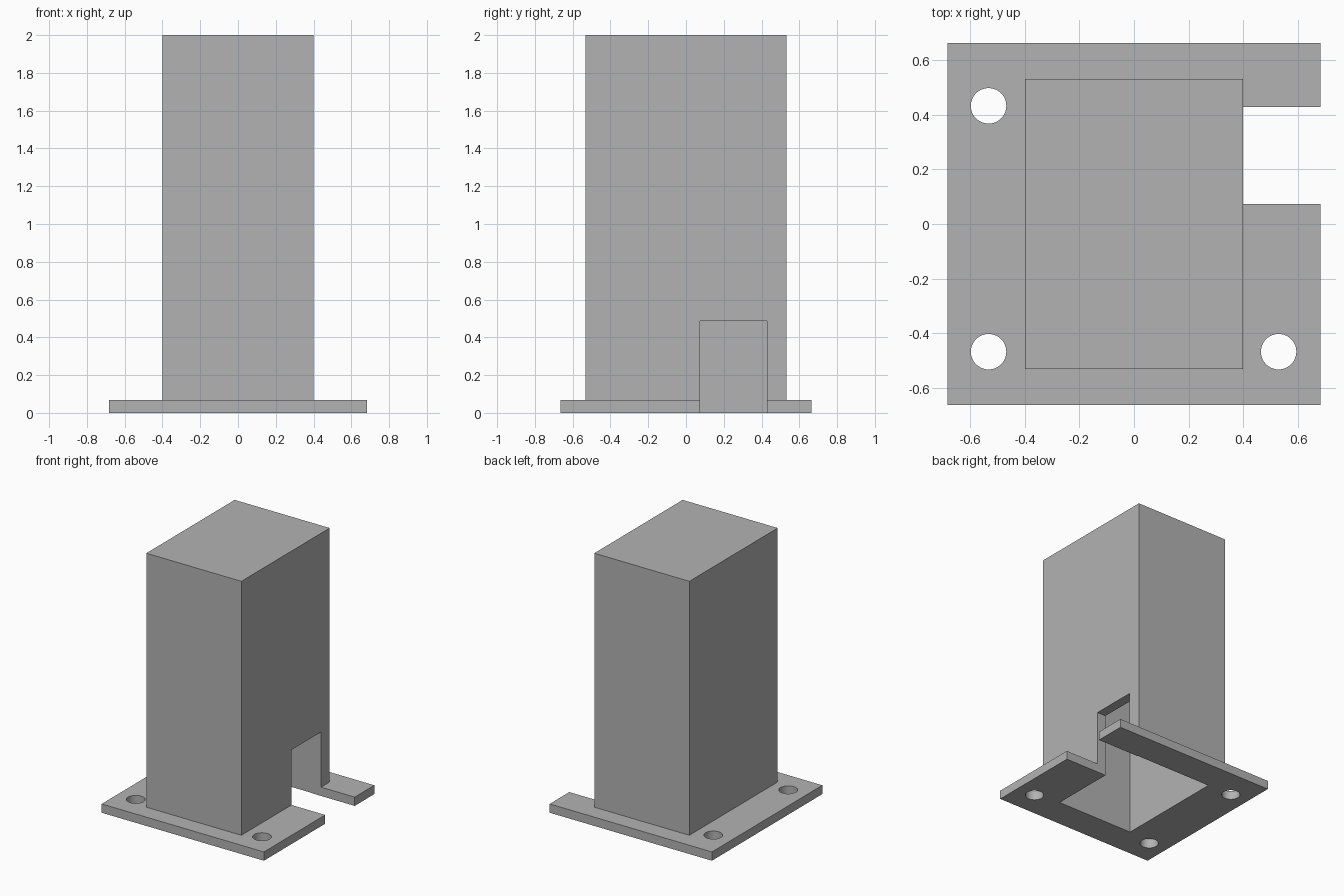
import bpy

cube = bpy.data.objects.get("Cube")
if cube:
    bpy.data.objects.remove(cube, do_unlink=True)

grey = bpy.data.materials.new("plain grey")
grey.use_nodes = True
grey.diffuse_color = (0.45, 0.45, 0.45, 1)
grey.node_tree.nodes["Principled BSDF"].inputs["Base Color"].default_value = (0.45, 0.45, 0.45, 1)


def box(name, x, y, z):
    """Box spanning the given (low, high) ranges."""
    spans = (x, y, z)
    bpy.ops.mesh.primitive_cube_add(size=1, location=[(a + b) / 2 for a, b in spans])
    ob = bpy.context.object
    ob.name = name
    ob.scale = [b - a for a, b in spans]
    bpy.ops.object.transform_apply(location=True, rotation=False, scale=True)
    ob.data.materials.append(grey)
    return ob


def combine(target, tool, operation):
    """Apply a boolean and discard the tool."""
    mod = target.modifiers.new(operation.lower(), "BOOLEAN")
    mod.operation = operation
    mod.solver = "EXACT"
    mod.object = tool
    bpy.ops.object.select_all(action="DESELECT")
    bpy.context.view_layer.objects.active = target
    target.select_set(True)
    bpy.ops.object.modifier_apply(modifier=mod.name)
    bpy.data.objects.remove(tool, do_unlink=True)


# Flat mounting plate with the tall post rising from it
housing = box("post_with_mounting_plate", (-0.683, 0.683), (-0.664, 0.664), (0, 0.067))
post = box("post", (-0.4, 0.4), (-0.531, 0.531), (0.03, 2))
combine(housing, post, "UNION")

# Hollow inside, open at the bottom
cavity = box("cavity", (-0.326, 0.326), (-0.432, 0.432), (-0.1, 1.925))
combine(housing, cavity, "DIFFERENCE")

# Cable slot through the left wall and plate edge
slot = box("cable_slot", (0.2, 0.9), (0.073, 0.428), (-0.1, 0.487))
combine(housing, slot, "DIFFERENCE")

# Screw holes in three corners
for x, y in ((-0.533, 0.433), (-0.533, -0.468), (0.53, -0.468)):
    bpy.ops.mesh.primitive_cylinder_add(vertices=48, radius=0.065, depth=0.4, location=(x, y, 0))
    hole = bpy.context.object
    hole.data.materials.append(grey)
    combine(housing, hole, "DIFFERENCE")

bpy.ops.object.shade_smooth_by_angle()
